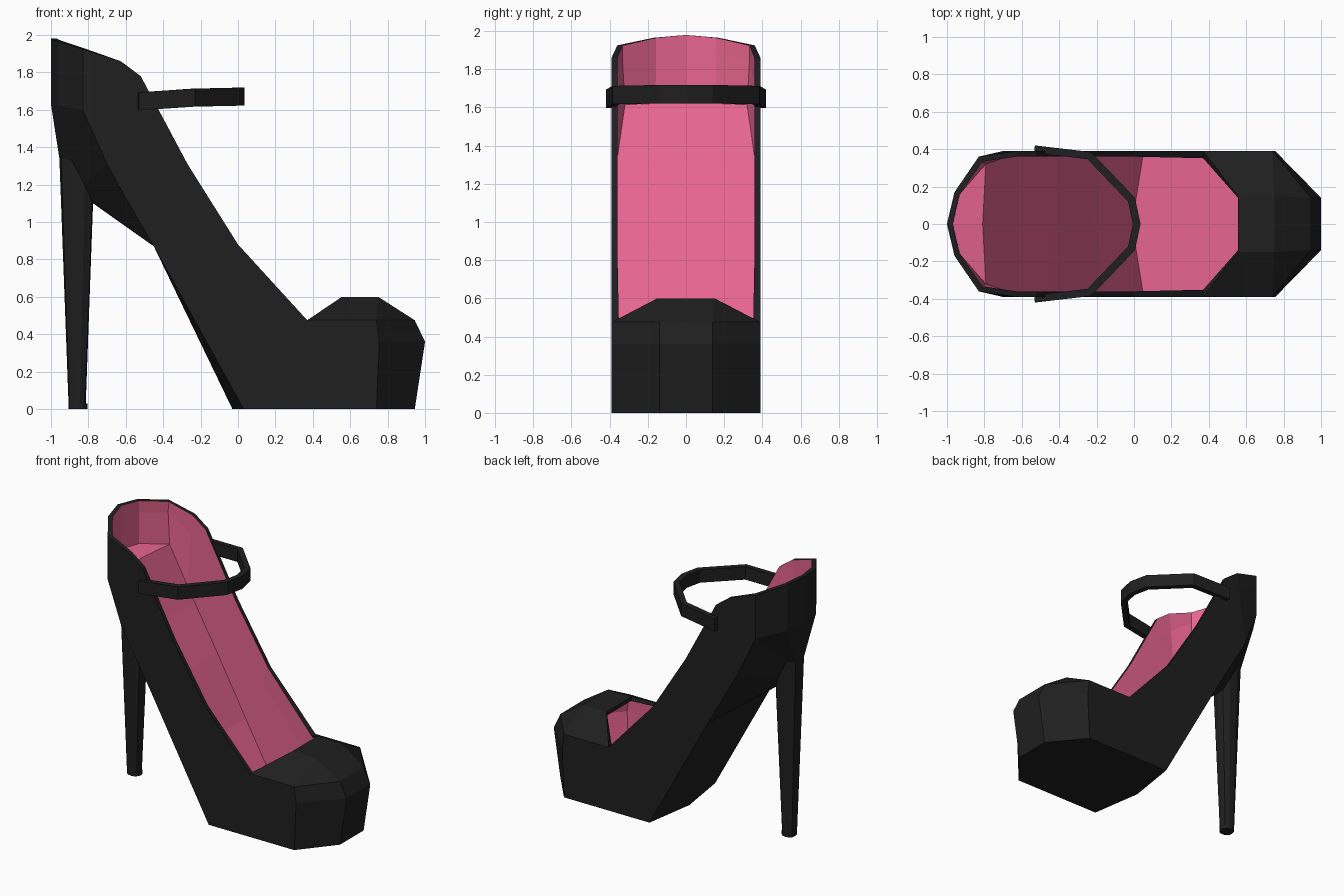
import bpy, bmesh

if "Cube" in bpy.data.objects:
    bpy.data.objects.remove(bpy.data.objects["Cube"])


def material(name, color):
    m = bpy.data.materials.new(name)
    m.diffuse_color = color
    m.use_nodes = True
    m.node_tree.nodes["Principled BSDF"].inputs["Base Color"].default_value = m.diffuse_color
    return m


BLACK = material("black_leather", (0.014, 0.014, 0.014, 1))
PINK = material("pink_lining", (0.80, 0.13, 0.28, 1))


def add_walls(bm, rows):
    """Join neighbouring rows (upper to lower) with quads."""
    for up, lo in zip(rows, rows[1:]):
        for i in range(len(up) - 1):
            bm.faces.new((up[i], up[i + 1], lo[i + 1], lo[i]))


def finish(name, bm, mats, thickness=0.0):
    """Mirror a y>0 half and optionally give it wall thickness."""
    me = bpy.data.meshes.new(name)
    bm.to_mesh(me)
    bm.free()
    ob = bpy.data.objects.new(name, me)
    bpy.context.collection.objects.link(ob)
    for m in mats:
        me.materials.append(m)
    mir = ob.modifiers.new("Mirror", 'MIRROR')
    mir.use_axis = (False, True, False)
    mir.use_clip = True
    if thickness:
        sol = ob.modifiers.new("Thickness", 'SOLIDIFY')
        sol.thickness = thickness
        sol.offset = -1
        sol.use_even_offset = True
        sol.material_offset = len(mats) - 1
        sol.material_offset_rim = 0
    return ob


# Shoe body: rim and sole stations from the back around to the toe
rim = [(-1, 0, 1.98), (-.96, .17, 1.965), (-.83, .36, 1.925), (-.63, .39, 1.86),
       (-.52, .39, 1.78), (-.27, .39, 1.31), (0, .39, .88), (.37, .39, .475),
       (.74, .39, .475), (.945, .14, .475), (.945, 0, .475)]
sole = [(-1, 0, 1.63), (-.96, .17, 1.62), (-.83, .36, 1.6), (-.70, .39, 1.31),
        (-.64, .39, 1.2), (-.45, .39, .87), (-.21, .39, .435), (.03, .39, 0),
        (.74, .39, 0), (.945, .14, 0), (.945, 0, 0)]
mid = [tuple(a + (b - a) * .25 for a, b in zip(p, q)) for p, q in zip(rim, sole)]
mid[8:] = [(.755, .39, .36), (1, .14, .36), (1, 0, .36)]

bm = bmesh.new()
R, M, S = [[bm.verts.new(p) for p in row] for row in (rim, mid, sole)]
add_walls(bm, (R, M, S))
# sole, running in to a slightly bulged centre line
shift = {6: -.03, 7: -.06}
C = {i: bm.verts.new((sole[i][0] + shift.get(i, 0), 0, sole[i][2])) for i in range(2, 9)}
bm.faces.new((S[0], S[1], S[2], C[2]))
for i in range(2, 8):
    bm.faces.new((S[i], S[i + 1], C[i + 1], C[i]))
bm.faces.new((S[8], S[9], S[10], C[8]))
# toe cap top
t0, t1, t1c, t0c = [bm.verts.new(p) for p in
                    ((.555, .15, .6), (.75, .15, .6), (.75, 0, .6), (.555, 0, .6))]
bm.faces.new((t0, t1, R[8], R[7]))
bm.faces.new((t1, R[9], R[8]))
bm.faces.new((t0c, t1c, t1, t0))
bm.faces.new((t1c, R[10], R[9], t1))
finish("shoe_body", bm, [BLACK, PINK], .03)

# Stiletto heel: flares from a narrow column to the underside of the body
rings = [
    [(-1, 0, 1.63), (-.96, .17, 1.62), (-.83, .36, 1.6), (-.70, .39, 1.31),
     (-.45, .39, .87), (-.45, 0, .87)],
    [(-.955, 0, 1.34), (-.945, .05, 1.34), (-.89, .08, 1.33), (-.82, .08, 1.2),
     (-.78, .05, 1.11), (-.775, 0, 1.1)],
    [(-.905, 0, 0), (-.9, .03, 0), (-.875, .045, 0), (-.845, .045, 0),
     (-.82, .03, 0), (-.815, 0, 0)]]
bm = bmesh.new()
rows = [[bm.verts.new(p) for p in r] for r in rings]
add_walls(bm, rows)
bm.faces.new(rows[-1])
finish("heel", bm, [BLACK])

# Heel tip
bpy.ops.mesh.primitive_cylinder_add(vertices=12, radius=.048, depth=.03,
                                    location=(-.853, 0, .015))
tip = bpy.context.object
tip.name = "heel_tip"
tip.data.materials.append(BLACK)

# Ankle strap: a ribbon around the front of the ankle
path = [(-.53, .42, 1.645), (-.23, .385, 1.665), (.005, .14, 1.67), (.035, 0, 1.67)]
bm = bmesh.new()
add_walls(bm, [[bm.verts.new((x, y, z + h)) for x, y, z in path] for h in (.048, -.048)])
finish("ankle_strap", bm, [BLACK], .04)
